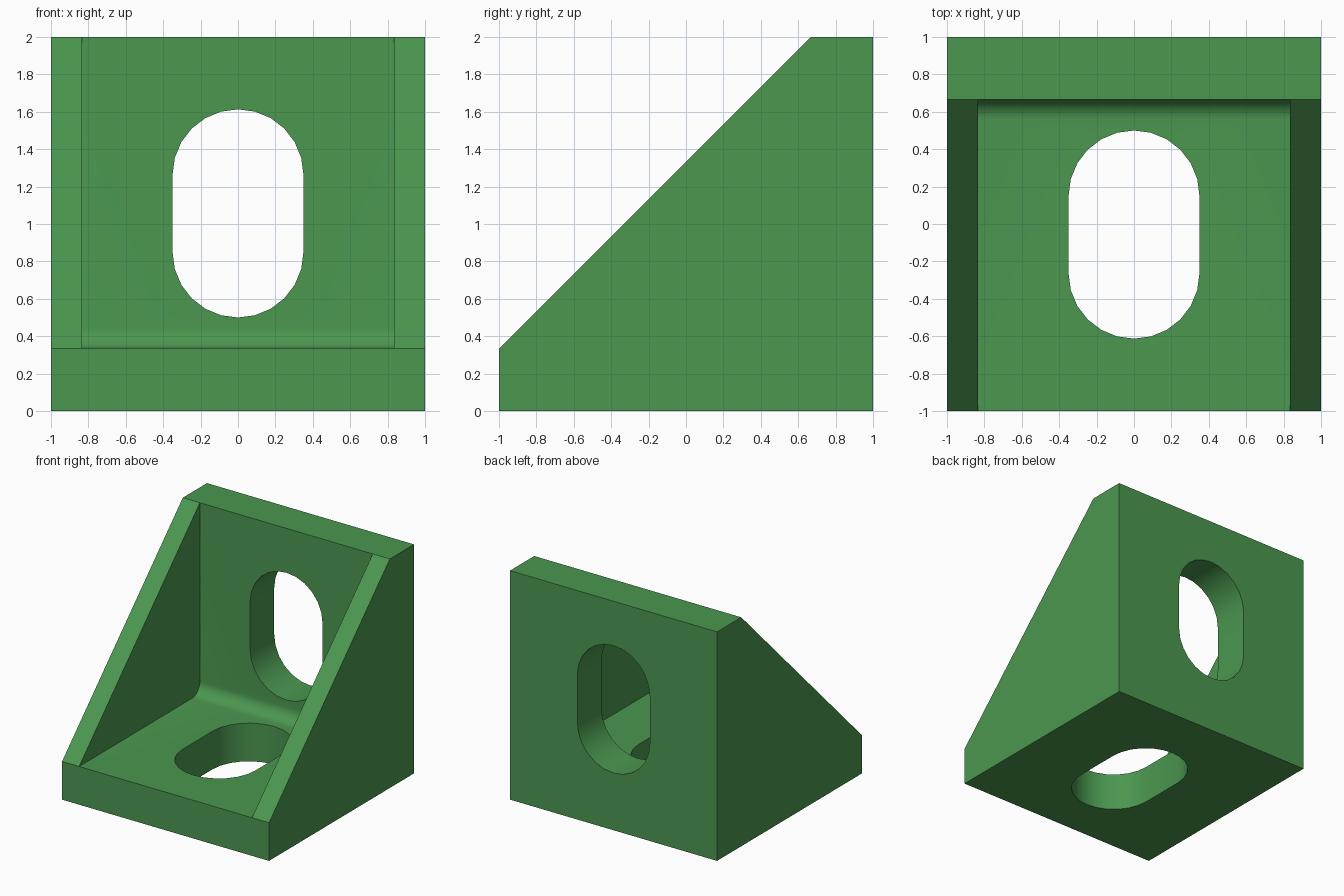
import bpy, bmesh, math
from mathutils import Vector

if "Cube" in bpy.data.objects:
    bpy.data.objects.remove(bpy.data.objects["Cube"])

T = 1 / 3        # plate thickness
R = 0.11         # inner fillet radius
GUSSET = 0.835   # inner face of the side gussets
SLOT_R = 0.35    # slot half width

green = bpy.data.materials.new("green")
green.diffuse_color = (0.07, 0.31, 0.08, 1)
green.use_nodes = True
green.node_tree.nodes["Principled BSDF"].inputs["Base Color"].default_value = green.diffuse_color


def prism(name, outline, offset):
    """Extrude a closed outline of 3D points along an offset."""
    bm = bmesh.new()
    face = bm.faces.new([bm.verts.new(p) for p in outline])
    new = bmesh.ops.extrude_face_region(bm, geom=[face])["geom"]
    bmesh.ops.translate(bm, vec=Vector(offset),
                        verts=[v for v in new if isinstance(v, bmesh.types.BMVert)])
    bmesh.ops.recalc_face_normals(bm, faces=bm.faces)
    mesh = bpy.data.meshes.new(name)
    bm.to_mesh(mesh)
    bm.free()
    mesh.materials.append(green)
    obj = bpy.data.objects.new(name, mesh)
    bpy.context.collection.objects.link(obj)
    return obj


def slot(low, high):
    """Rounded slot outline running from arc centre low to high."""
    pts = []
    for centre, start in ((high, 0), (low, 180)):
        for i in range(13):
            a = math.radians(start + 15 * i)
            pts.append((SLOT_R * math.cos(a), centre + SLOT_R * math.sin(a)))
    return pts


# Solid body with sloped front
side = [(-1, 0), (1, 0), (1, 2), (1 - T, 2), (-1, T)]
bracket = prism("corner_bracket", [(-1, y, z) for y, z in side], (2, 0, 0))

# Pocket between the gussets, with a filleted inner corner
pocket = [(-1.3, T)]
for i in range(9):
    a = math.radians(-90 + 90 * i / 8)
    pocket.append((1 - T - R + R * math.cos(a), T + R + R * math.sin(a)))
pocket += [(1 - T, 2.3), (-1.3, 2.3)]
cutters = [prism("pocket_cutter", [(-GUSSET, y, z) for y, z in pocket], (2 * GUSSET, 0, 0))]

# Slots through the back wall and the floor
cutters.append(prism("wall_slot_cutter", [(x, 0.6, z) for x, z in slot(0.85, 1.263)], (0, 0.6, 0)))
cutters.append(prism("floor_slot_cutter", [(x, y, -0.2) for x, y in slot(-0.263, 0.15)], (0, 0, 0.6)))

bpy.context.view_layer.objects.active = bracket
bracket.select_set(True)
for c in cutters:
    c.select_set(False)
    mod = bracket.modifiers.new(c.name, 'BOOLEAN')
    mod.operation = 'DIFFERENCE'
    mod.solver = 'EXACT'
    mod.object = c
    bpy.ops.object.modifier_apply(modifier=mod.name)
    bpy.data.objects.remove(c)

bpy.ops.object.shade_smooth_by_angle(angle=math.radians(30))
